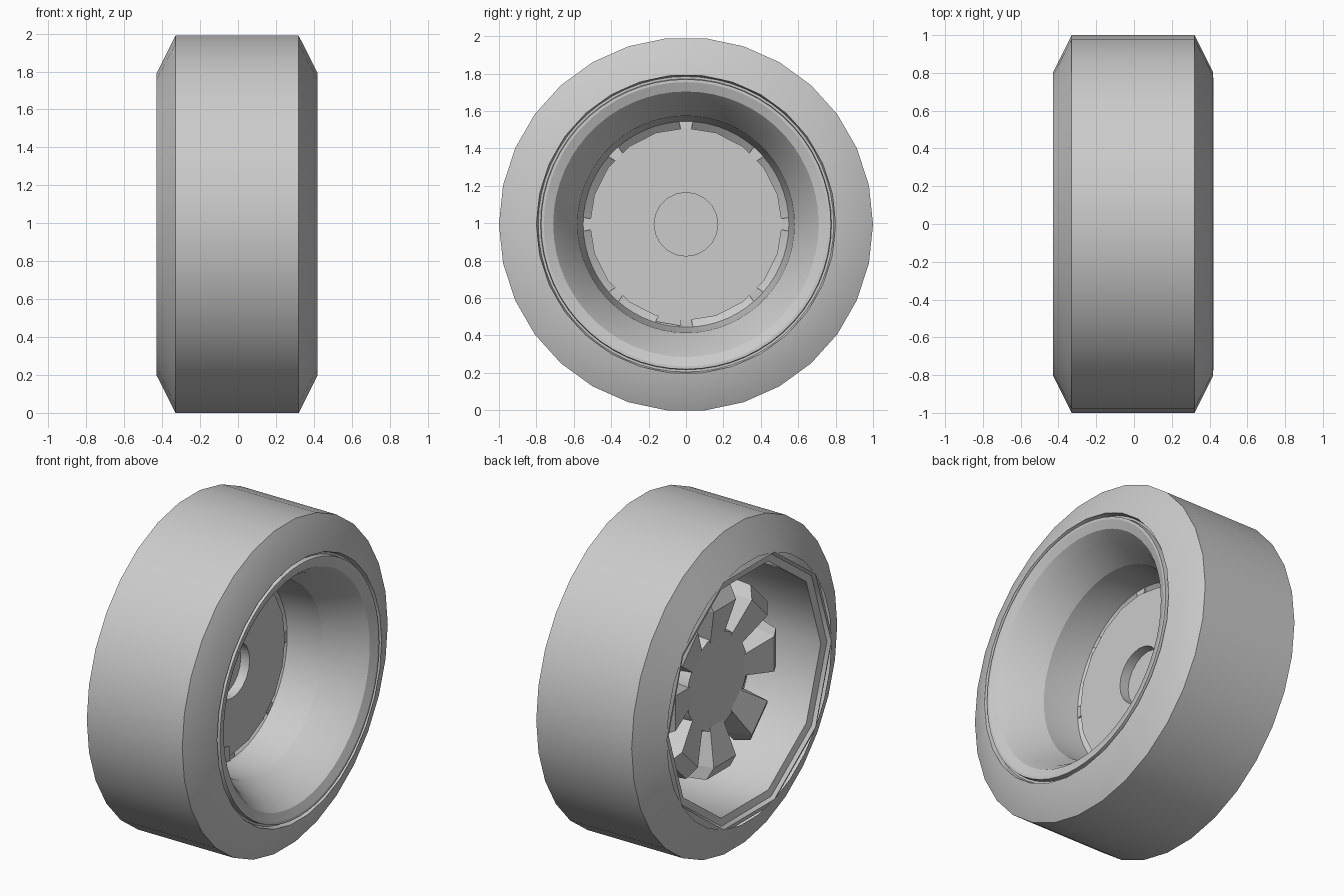
import bpy, bmesh, math
from mathutils import Matrix

if "Cube" in bpy.data.objects:
    bpy.data.objects.remove(bpy.data.objects["Cube"])

CZ = math.cos(math.radians(6))  # axle height: flat of the 30-sided tyre rests on z = 0


def finish(name, bm, smooth=30):
    bmesh.ops.remove_doubles(bm, verts=bm.verts, dist=1e-5)
    bmesh.ops.recalc_face_normals(bm, faces=bm.faces)
    me = bpy.data.meshes.new(name)
    bm.to_mesh(me)
    bm.free()
    ob = bpy.data.objects.new(name, me)
    bpy.context.collection.objects.link(ob)
    ob.location.z = CZ
    if smooth:
        bpy.ops.object.select_all(action='DESELECT')
        ob.select_set(True)
        bpy.context.view_layer.objects.active = ob
        bpy.ops.object.shade_smooth_by_angle(angle=math.radians(smooth))
    return ob


def lathe(name, profile, segs, smooth=30):
    """Revolve (x, radius) points around the x axle; small end rings are capped."""
    bm = bmesh.new()
    rings = []
    for x, r in profile:
        rings.append([bm.verts.new((x, r * math.cos(2 * math.pi * i / segs),
                                    r * math.sin(2 * math.pi * i / segs)))
                      for i in range(segs)])
    for a, b in zip(rings, rings[1:]):
        for i in range(segs):
            j = (i + 1) % segs
            bm.faces.new((a[i], a[j], b[j], b[i]))
    for ring, (x, r) in ((rings[0], profile[0]), (rings[-1], profile[-1])):
        if r < 0.4:
            bm.faces.new(ring)
    return finish(name, bm, smooth)


def radial_block(bm, angle, sections):
    """Block pointing outward through (radius, width, front x, back x) sections."""
    rot = Matrix.Rotation(angle, 4, 'X')
    rings = []
    for r, w, xf, xb in sections:
        rings.append([bm.verts.new(rot @ Matrix.Translation((x, r, k * w / 2)).translation)
                      for x, k in ((xf, 1), (xf, -1), (xb, -0.8), (xb, 0.8))])
    bm.faces.new(rings[0])
    bm.faces.new(rings[-1])
    for a, b in zip(rings, rings[1:]):
        for i in range(4):
            j = (i + 1) % 4
            bm.faces.new((a[i], a[j], b[j], b[i]))


def ring_of_blocks(name, sections, angles):
    bm = bmesh.new()
    for a in angles:
        radial_block(bm, math.radians(a), sections)
    return finish(name, bm, 0)


EIGHTHS = range(0, 360, 45)

# Tyre tread and both sloped sidewalls
lathe("tyre", [(-0.43, 0.8), (-0.33, 1), (0.32, 1), (0.418, 0.805),
               (0.418, 0.8)], 30)

# Low-poly ten-sided inner rim at the back, stepped behind the sidewall
lathe("rear_rim", [(-0.408, 0.842), (-0.43, 0.80), (-0.41, 0.785), (-0.40, 0.74),
                   (0.06, 0.735), (0.20, 0.64)], 10, 40)

# Front rim: raised lip, bowl and barrel
lathe("front_rim", [(0.418, 0.8), (0.39, 0.79), (0.39, 0.778), (0.42, 0.775),
                    (0.42, 0.76), (0.40, 0.71), (0.33, 0.66), (0.17, 0.58),
                    (0.06, 0.57), (-0.05, 0.55), (-0.09, 0.5)], 60, 20)

# Wheel disc with a shallow recessed centre and flat back hub
lathe("wheel_disc", [(-0.10, 0.17), (-0.04, 0.17), (-0.04, 0.515), (-0.08, 0.51),
                     (-0.10, 0.31), (-0.21, 0.29)], 20)

# Eight chunky spokes on the back, flaring out from the hub
ring_of_blocks("rear_spokes", [(0.24, 0.15, -0.08, -0.205), (0.48, 0.27, -0.10, -0.265),
                               (0.56, 0.29, -0.12, -0.22)], EIGHTHS)

# Small studs joining the disc edge to the barrel
ring_of_blocks("disc_studs", [(0.49, 0.05, -0.045, -0.08),
                              (0.55, 0.075, -0.05, -0.08)], EIGHTHS)

# Valve beside the lowest stud
ring_of_blocks("valve", [(0.45, 0.09, -0.035, -0.08), (0.54, 0.14, -0.035, -0.08)], [-100])
